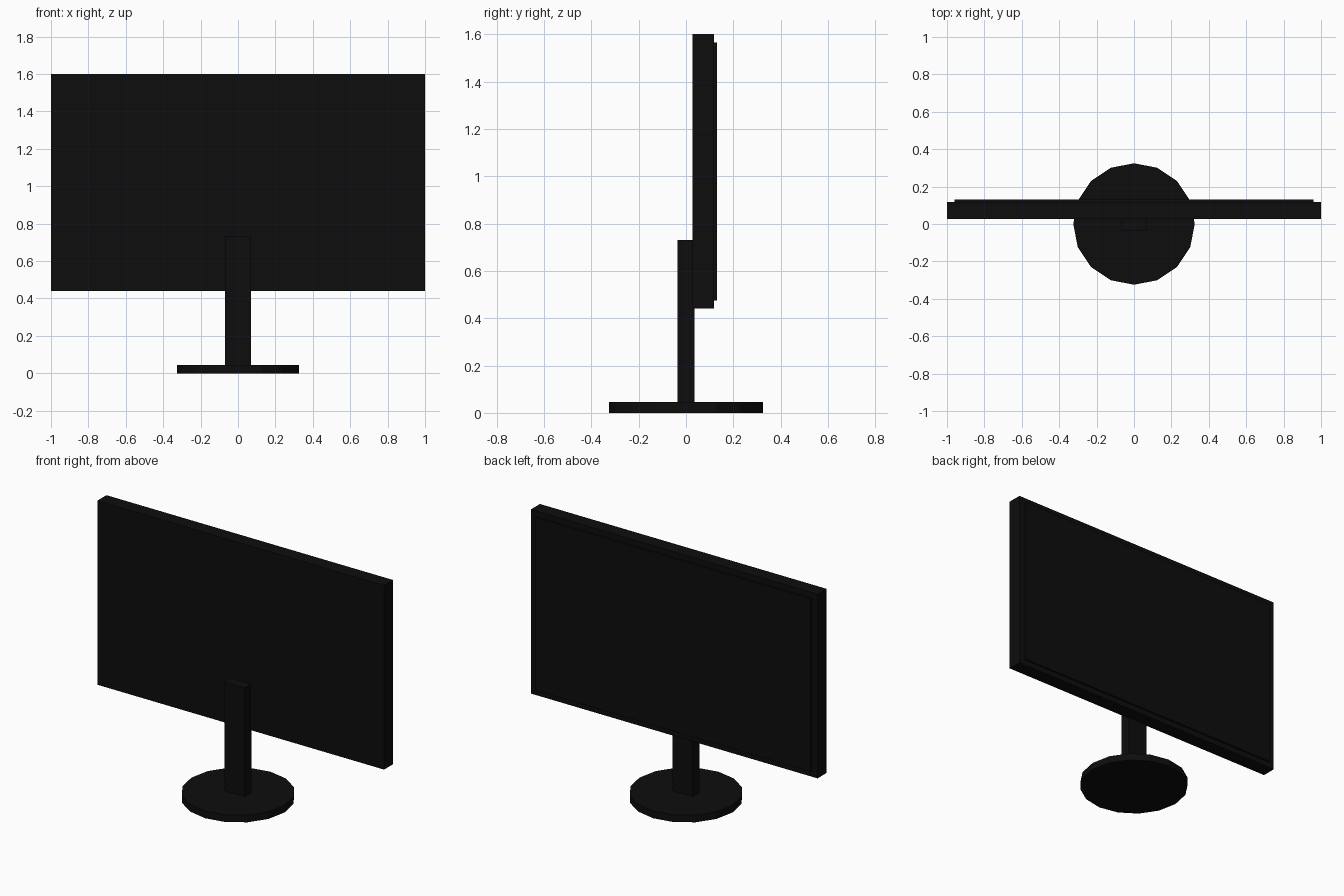
import bpy

cube = bpy.data.objects.get("Cube")
if cube:
    bpy.data.objects.remove(cube, do_unlink=True)


def material(name, colour):
    mat = bpy.data.materials.new(name)
    mat.use_nodes = True
    mat.diffuse_color = colour
    mat.node_tree.nodes["Principled BSDF"].inputs["Base Color"].default_value = colour
    return mat


black = material("matte_black", (0.004, 0.004, 0.004, 1))


def box(name, x, y, z):
    """Box spanning -x..x and the given y and z ranges."""
    centre = (0, sum(y) / 2, sum(z) / 2)
    bpy.ops.mesh.primitive_cube_add(size=1, location=centre)
    ob = bpy.context.object
    ob.name = name
    ob.scale = (2 * x, y[1] - y[0], z[1] - z[0])
    bpy.ops.object.transform_apply(location=False, rotation=False, scale=True)
    ob.data.materials.append(black)
    return ob


# Low-poly round foot
bpy.ops.mesh.primitive_cylinder_add(vertices=16, radius=0.325, depth=0.045,
                                    location=(0, 0, 0.0225))
foot = bpy.context.object
foot.name = "stand_foot"
foot.data.materials.append(black)

# Upright column overlapping the front of the screen housing
box("stand_column", 0.07, (-0.035, 0.035), (0.04, 0.73))

# Screen housing with a slightly raised panel on the far side
box("screen_housing", 1.0, (0.027, 0.118), (0.44, 1.6))
box("screen_panel", 0.96, (0.11, 0.13), (0.475, 1.565))
